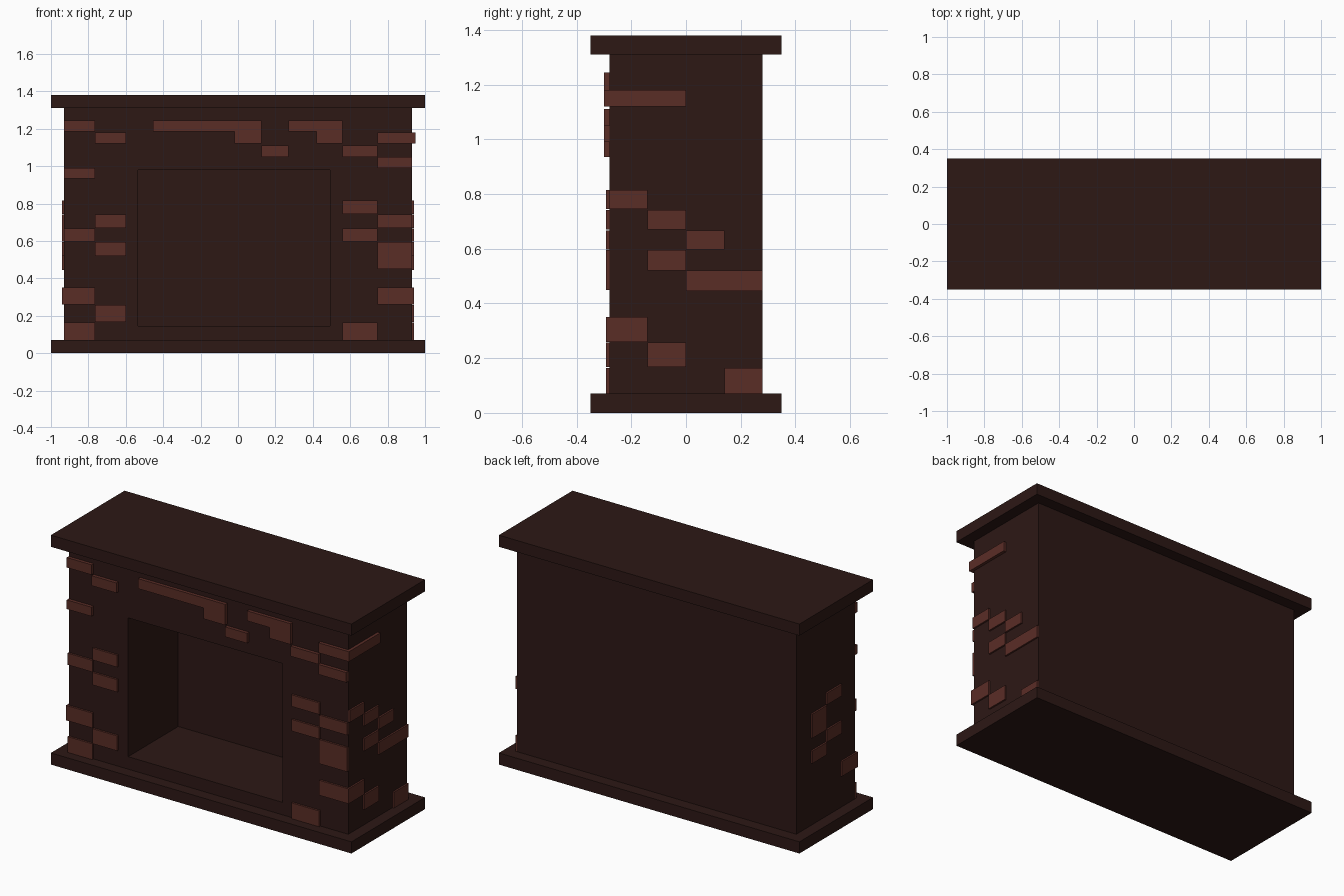
import bpy, bmesh
from mathutils import Vector

if "Cube" in bpy.data.objects:
    bpy.data.objects.remove(bpy.data.objects["Cube"])


def material(name, color):
    m = bpy.data.materials.new(name)
    m.diffuse_color = (*color, 1)
    m.use_nodes = True
    m.node_tree.nodes["Principled BSDF"].inputs["Base Color"].default_value = m.diffuse_color
    return m


DARK = material("dark_stone", (0.026, 0.009, 0.0075))
RED = material("red_brick", (0.102, 0.026, 0.0194))


def add_box(bm, x, y, z):
    verts = bmesh.ops.create_cube(bm, size=1)["verts"]
    lo, hi = zip(x, y, z)
    for v in verts:
        v.co = Vector([(hi[i] if v.co[i] > 0 else lo[i]) for i in range(3)])
    return verts


def finish(bm, name, mat):
    bmesh.ops.recalc_face_normals(bm, faces=bm.faces[:])
    mesh = bpy.data.meshes.new(name)
    bm.to_mesh(mesh)
    bm.free()
    mesh.materials.append(mat)
    ob = bpy.data.objects.new(name, mesh)
    bpy.context.collection.objects.link(ob)
    return ob


def boxes(name, mat, items):
    bm = bmesh.new()
    for x, y, z in items:
        add_box(bm, x, y, z)
    return finish(bm, name, mat)


W, D = 0.93, 0.28       # half width and half depth of the body

# Base and mantel slabs
boxes("base_slab", DARK, [((-1, 1), (-0.35, 0.35), (0, 0.07))])
boxes("mantel_slab", DARK, [((-1, 1), (-0.35, 0.35), (1.31, 1.38))])

# Body with the firebox pushed in from the front face
bm = bmesh.new()
add_box(bm, (-W, W), (-D, D), (0.07, 1.31))
front = min(bm.faces, key=lambda f: f.calc_center_median().y)
bmesh.ops.inset_region(bm, faces=[front], thickness=0.1)
for v in front.verts:
    v.co = (0.492 if v.co.x > 0 else -0.535, -D, 0.98 if v.co.z > 0.69 else 0.145)
pushed = bmesh.ops.extrude_discrete_faces(bm, faces=[front])["faces"][0]
for v in pushed.verts:
    v.co.y = 0.196
finish(bm, "chimney_body", DARK)

# Brick courses as (bottom, top)
T1, T2, T3, T4, T5 = (1.185, 1.245), (1.12, 1.18), (1.05, 1.11), (0.99, 1.05), (0.935, 0.99)
M1, M2, M3, M4, M5 = (0.745, 0.815), (0.67, 0.742), (0.597, 0.667), (0.52, 0.595), (0.445, 0.52)
B1, B2, B3 = (0.26, 0.35), (0.167, 0.257), (0.07, 0.165)
# Brick columns on the front
LO, LI = (-W, -0.765), (-0.765, -0.60)
RI, RO = (0.56, 0.745), (0.745, W)

# Raised bricks on the front
upper = [(LO, T1), (LI, T2), (LO, T5), ((-0.455, 0.125), T1), ((-0.02, 0.125), (1.12, 1.185)),
         ((0.125, 0.27), T3), ((0.27, 0.56), T1), ((0.42, 0.56), (1.12, 1.185)),
         (RI, T3), (RO, T2), (RO, T4)]
lower = [(LI, M2), (LO, M3), (LI, M4), (LO, B1), (LI, B2), (LO, B3),
         (RI, M1), (RO, M2), (RI, M3), (RO, (0.45, 0.595)), (RO, B1), (RI, B3)]
boxes("front_upper_bricks", RED, [(x, (-0.30, -D), z) for x, z in upper])
boxes("front_lower_bricks", RED, [(x, (-0.292, -D), z) for x, z in lower])

# Raised bricks on the sides; the four columns run front to back
C1, C2, C3, C4 = (-D, -0.14), (-0.14, 0), (0, 0.14), (0.14, D)
CORNER = (-0.292, -0.14)
right = [(C1, M1), (C2, M2), (C3, M3), (C2, M4), ((0, D), M5),
         (CORNER, B1), (C2, B2), (C4, B3)]
left = [(C2, M1), (C3, (0.597, 0.742)), (C2, M4), (C3, M5), (CORNER, B1)]
boxes("right_bricks", RED, [((W, 0.94), y, z) for y, z in right]
      + [((W, 0.948), (-0.30, 0), T2)])
boxes("left_bricks", RED, [((-0.94, -W), y, z) for y, z in left])
